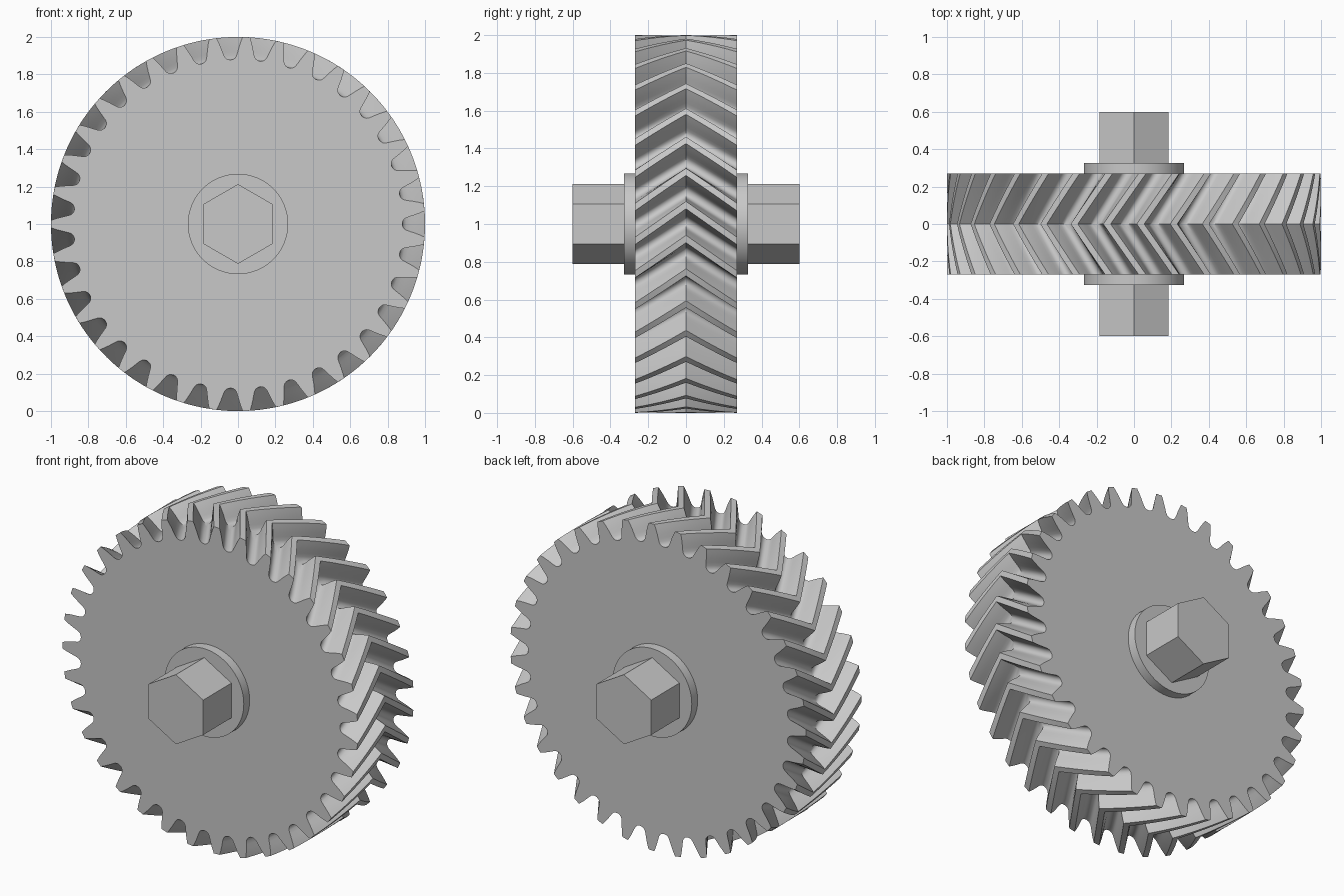
import bpy
import bmesh
import math
from mathutils import Matrix

if "Cube" in bpy.data.objects:
    bpy.data.objects.remove(bpy.data.objects["Cube"])

TEETH = 35
HALF_WIDTH = 0.27
TWIST = 0.19      # angle gained from each end face to the middle
STEPS = 6         # slices per half
AXIS_Z = 1.0

grey = bpy.data.materials.new("light grey")
grey.use_nodes = True
colour = (0.58, 0.58, 0.58, 1)
grey.diffuse_color = colour
grey.node_tree.nodes["Principled BSDF"].inputs["Base Color"].default_value = colour


def finish(name, bm):
    """Turn a bmesh into a smooth-by-angle object."""
    bmesh.ops.recalc_face_normals(bm, faces=bm.faces)
    mesh = bpy.data.meshes.new(name)
    bm.to_mesh(mesh)
    bm.free()
    mesh.materials.append(grey)
    obj = bpy.data.objects.new(name, mesh)
    bpy.context.collection.objects.link(obj)
    bpy.ops.object.select_all(action="DESELECT")
    obj.select_set(True)
    bpy.context.view_layer.objects.active = obj
    bpy.ops.object.shade_smooth_by_angle(angle=math.radians(30))
    return obj


def cylinder(name, radius, sides, y0, y1, turn=0):
    """Cylinder lying along y, between y0 and y1."""
    bm = bmesh.new()
    place = (Matrix.Translation((0, (y0 + y1) / 2, AXIS_Z))
             @ Matrix.Rotation(math.pi / 2, 4, "X") @ Matrix.Rotation(turn, 4, "Z"))
    bmesh.ops.create_cone(bm, cap_ends=True, segments=sides, radius1=radius,
                          radius2=radius, depth=abs(y1 - y0), matrix=place)
    return finish(name, bm)


# Half of one tooth gap: (radius, half width), from the root out to the tip
gap = [(0.878, 0.0), (0.881, 0.014), (0.888, 0.025), (0.9, 0.033), (0.92, 0.04),
       (0.945, 0.048), (0.975, 0.059), (1.0, 0.07)]
gap_outline = [(r, -w / r) for r, w in reversed(gap)] + [(r, w / r) for r, w in gap[1:]]
outline = [(r, a + math.tau * i / TEETH) for i in range(TEETH) for r, a in gap_outline]

# Herringbone gear: the outline is swept along y, twisting one way and then back
bm = bmesh.new()
rings = []
for s in range(-STEPS, STEPS + 1):
    t = s / STEPS
    turn = TWIST * (1 - abs(t))
    rings.append([bm.verts.new((r * math.cos(a + turn), t * HALF_WIDTH,
                                AXIS_Z + r * math.sin(a + turn))) for r, a in outline])
count = len(outline)
for near, far in zip(rings, rings[1:]):
    for i in range(count):
        j = (i + 1) % count
        bm.faces.new((near[i], near[j], far[j], far[i]))
bm.faces.new(rings[0])
bm.faces.new(rings[-1])
finish("herringbone_gear", bm)

# Collar and hexagonal shaft end on each side
for side, label in ((-1, "front"), (1, "back")):
    cylinder(label + "_collar", 0.268, 96, side * 0.26, side * 0.327)
    cylinder(label + "_hex_shaft", 0.213, 6, side * 0.32, side * 0.6)

# Point the hexagons' corners straight up
for obj in bpy.data.objects:
    if obj.name.endswith("_hex_shaft"):
        top = max(v.co.z for v in obj.data.vertices) - AXIS_Z
        if top < 0.2:
            shift = Matrix.Translation((0, 0, AXIS_Z))
            obj.data.transform(shift @ Matrix.Rotation(math.pi / 6, 4, "Y") @ shift.inverted())
